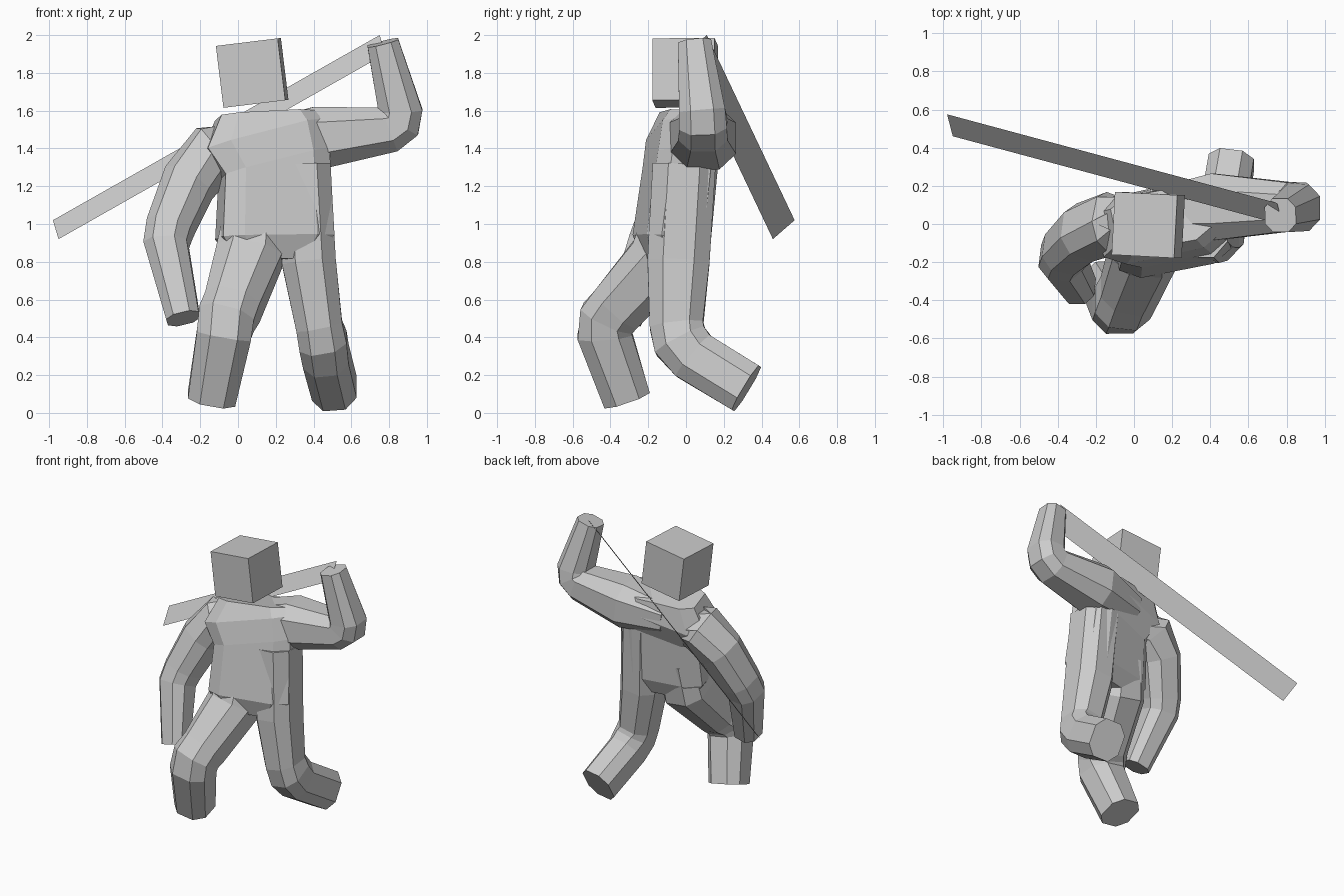
import bpy, bmesh
from math import radians, cos, sin
from mathutils import Vector, Matrix

if "Cube" in bpy.data.objects:
    bpy.data.objects.remove(bpy.data.objects["Cube"])


def add_object(name, bm):
    bmesh.ops.recalc_face_normals(bm, faces=bm.faces)
    me = bpy.data.meshes.new(name)
    bm.to_mesh(me)
    bm.free()
    ob = bpy.data.objects.new(name, me)
    bpy.context.collection.objects.link(ob)
    return ob


def loft(name, ref, aspect, sections, c=0.5):
    """Chamfered-square tube; each section is x, y, z, half size along ref (times aspect across)."""
    bm = bmesh.new()
    pts = [Vector(s[:3]) for s in sections]
    rings = []
    for i, s in enumerate(sections):
        before = (pts[i] - pts[i - 1]).normalized() if i else Vector()
        after = (pts[i + 1] - pts[i]).normalized() if i < len(pts) - 1 else Vector()
        t = (before + after).normalized()
        v = t.cross(Vector(ref)).normalized()
        u = v.cross(t)
        shape = [(1, -c), (1, c), (c, 1), (-c, 1), (-1, c), (-1, -c), (-c, -1), (c, -1)]
        rings.append([bm.verts.new(pts[i] + (u * a + v * b * aspect) * s[3]) for a, b in shape])
    for r0, r1 in zip(rings, rings[1:]):
        for k in range(8):
            bm.faces.new((r0[k], r0[k - 1], r1[k - 1], r1[k]))
    bm.faces.new(rings[0])
    bm.faces.new(rings[-1])
    return add_object(name, bm)


# Torso, twisted about z, its shoulders sheared up towards the raised arm
turn = radians(11)
body = loft("body", (cos(turn), sin(turn), 0), 0.58, [
    (0.20, -0.08, 0.81, 0.22),
    (0.195, -0.075, 0.93, 0.30),
    (0.19, -0.03, 1.30, 0.285),
    (0.13, 0.01, 1.45, 0.32),
    (0.14, 0.03, 1.575, 0.25)], 0.65)
for vert in body.data.vertices:
    vert.co.z += 0.16 * (vert.co.x - 0.14) * min(1, max(0, (vert.co.z - 1.1) / 0.4))

# Limbs, each bent by a few close sections at the joint
limbs = [
    loft("lowered_arm", (1, 0, 0.3), 1.08, [
        (0.08, 0.03, 1.43, 0.12), (-0.13, 0.0, 1.37, 0.145),
        (-0.26, -0.045, 1.22, 0.135), (-0.36, -0.14, 0.98, 0.12),
        (-0.38, -0.18, 0.89, 0.115), (-0.29, -0.33, 0.50, 0.088)]),
    loft("raised_arm", (0, 1, 0), 0.95, [
        (0.10, 0.06, 1.42, 0.12), (0.42, 0.09, 1.455, 0.175),
        (0.80, 0.09, 1.50, 0.13), (0.85, 0.09, 1.535, 0.127),
        (0.86, 0.085, 1.60, 0.122), (0.767, 0.045, 1.96, 0.088)]),
    loft("back_leg", (1, 0, 0), 1.15, [
        (0.345, -0.01, 1.31, 0.145), (0.375, -0.04, 0.80, 0.143),
        (0.43, -0.05, 0.46, 0.123), (0.45, -0.03, 0.38, 0.127),
        (0.465, 0.04, 0.30, 0.122), (0.51, 0.32, 0.13, 0.119)]),
    loft("front_leg", (1, 0, 0), 1, [
        (0.08, -0.06, 1.08, 0.145), (0.06, -0.12, 0.83, 0.175),
        (-0.03, -0.36, 0.56, 0.15), (-0.06, -0.415, 0.50, 0.15),
        (-0.075, -0.43, 0.41, 0.145), (-0.14, -0.315, 0.075, 0.127)]),
]

# Weld the limbs to the torso as one skin
for limb in limbs:
    mod = body.modifiers.new(limb.name, "BOOLEAN")
    mod.operation, mod.solver, mod.object = "UNION", "EXACT", limb
bpy.context.view_layer.update()
joined = bpy.data.meshes.new_from_object(body.evaluated_get(bpy.context.evaluated_depsgraph_get()))
body.modifiers.clear()
body.data = joined
for limb in limbs:
    bpy.data.objects.remove(limb)

# Head block, slightly rolled and turned
bm = bmesh.new()
bmesh.ops.create_cube(bm, size=0.33)
head = add_object("head", bm)
head.matrix_world = (Matrix.Translation((0.075, -0.005, 1.80))
                     @ Matrix.Rotation(radians(-7), 4, 'Y')
                     @ Matrix.Rotation(radians(-3), 4, 'Z'))

# Paper-thin blade running from the raised hand down behind the back
bm = bmesh.new()
low, along, across = Vector((-0.98, 0.575, 1.02)), Vector((1.73, -0.465, 0.98)), Vector((0.03, -0.115, -0.1))
bm.faces.new([bm.verts.new(p) for p in (low, low + across, low + across + along, low + along)])
add_object("blade", bm)
